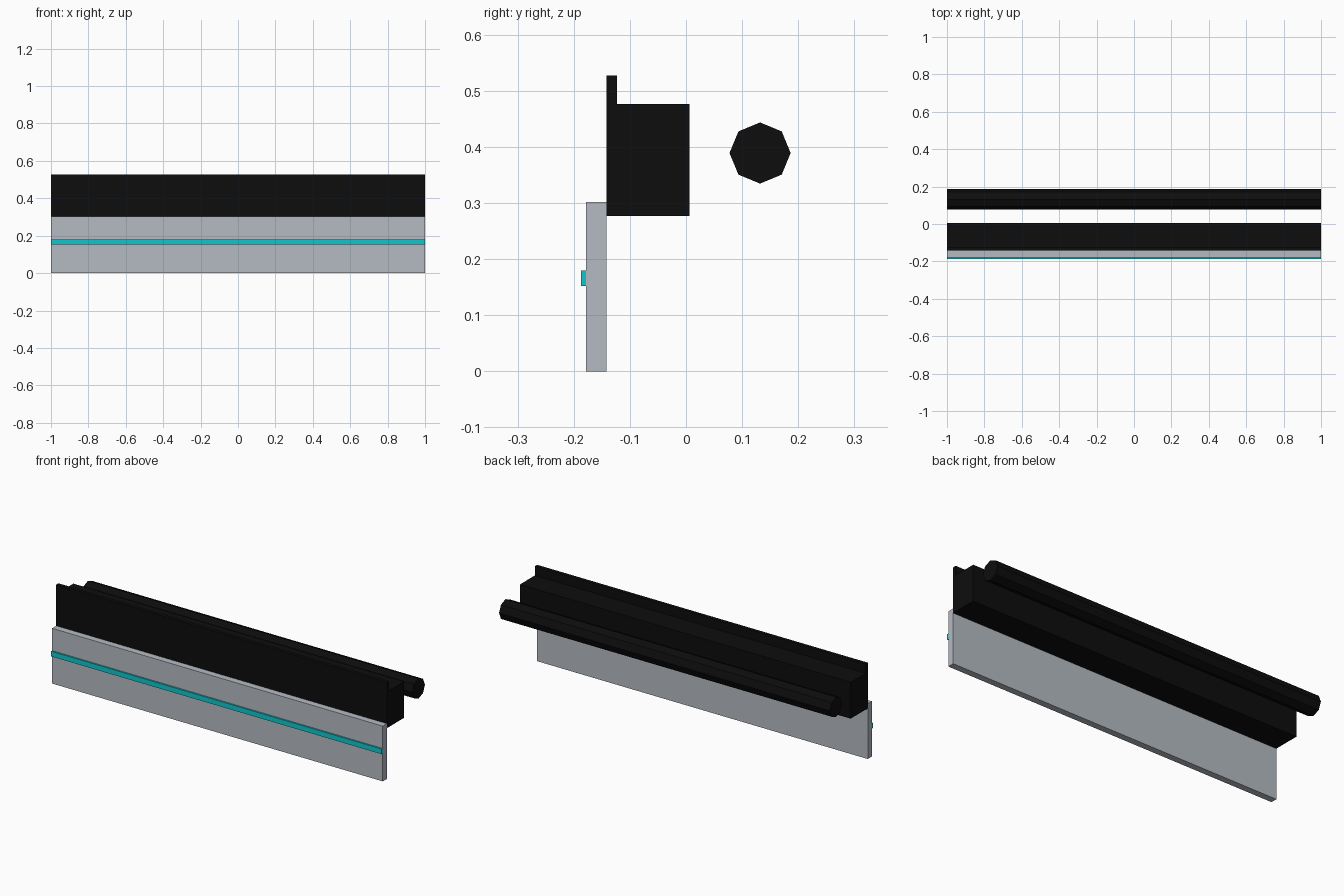
import bpy, math

if "Cube" in bpy.data.objects:
    bpy.data.objects.remove(bpy.data.objects["Cube"])

LENGTH = 2.0


def material(name, rgb):
    m = bpy.data.materials.new(name)
    m.diffuse_color = (*rgb, 1.0)
    m.use_nodes = True
    m.node_tree.nodes["Principled BSDF"].inputs["Base Color"].default_value = m.diffuse_color
    return m


black = material("black", (0.004, 0.004, 0.004))
grey = material("light grey", (0.46, 0.50, 0.55))
cyan = material("cyan", (0.006, 0.56, 0.60))


def extrude_profile(name, profile, mat):
    """Extrude a (y, z) outline, given counter-clockwise, along the full length in x."""
    n, h = len(profile), LENGTH / 2
    verts = [(x, y, z) for x in (-h, h) for y, z in profile]
    faces = [tuple(reversed(range(n))), tuple(range(n, 2 * n))]
    faces += [(i, (i + 1) % n, n + (i + 1) % n, n + i) for i in range(n)]
    mesh = bpy.data.meshes.new(name)
    mesh.from_pydata(verts, [], faces)
    mesh.materials.append(mat)
    obj = bpy.data.objects.new(name, mesh)
    bpy.context.collection.objects.link(obj)
    return obj


def rect(y0, y1, z0, z1):
    return [(y0, z0), (y1, z0), (y1, z1), (y0, z1)]


# Front panel with its raised stripe
extrude_profile("front_panel", rect(-0.178, -0.142, 0.0, 0.302), grey)
extrude_profile("accent_stripe", rect(-0.187, -0.178, 0.152, 0.18), cyan)

# Main beam with an upright lip along its front edge
extrude_profile("beam", [(-0.142, 0.277), (0.006, 0.277), (0.006, 0.476),
                         (-0.123, 0.476), (-0.123, 0.527), (-0.142, 0.527)], black)

# Eight-sided rail behind the beam
extrude_profile("rear_rail", [(0.132 + 0.0545 * math.cos(i * math.pi / 4),
                               0.389 + 0.0545 * math.sin(i * math.pi / 4))
                              for i in range(8)], black)
